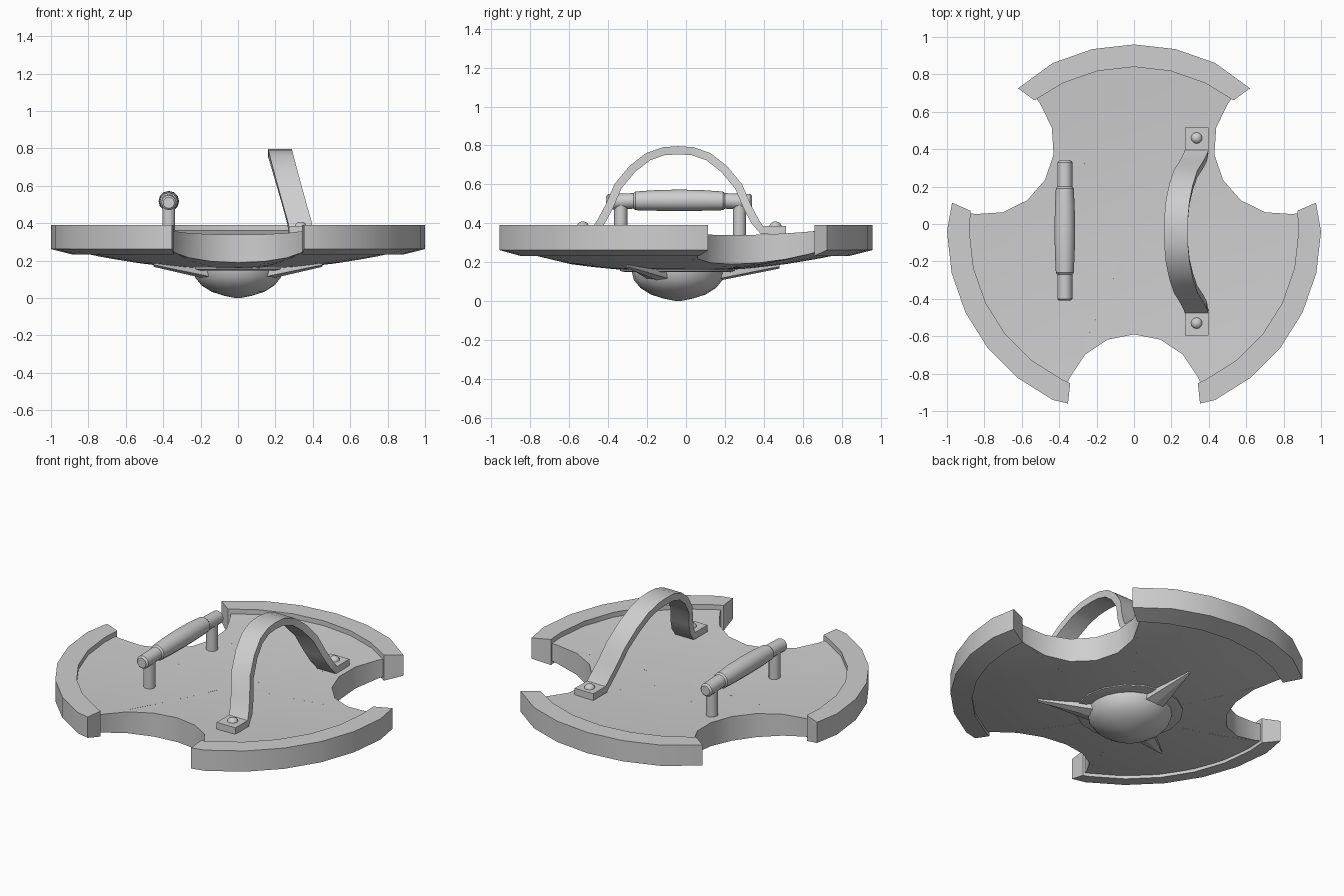
import bpy
import bmesh
from math import sin, cos, pi, radians, hypot
from mathutils import Matrix, Vector

CY = -0.04                      # shield centre in y
SECTORS = (90, 210, 330)        # rim pieces
NOTCHES = (30, 150, 270)        # cut-outs between them

cube = bpy.data.objects.get("Cube")
if cube:
    bpy.data.objects.remove(cube, do_unlink=True)

GREY = (0.62, 0.62, 0.62, 1)
mat = bpy.data.materials.new("plain grey")
mat.use_nodes = True
mat.diffuse_color = GREY
bsdf = mat.node_tree.nodes["Principled BSDF"]
bsdf.inputs["Base Color"].default_value = GREY
bsdf.inputs["Roughness"].default_value = 0.7


def polar(r, deg, z):
    return Vector((r * cos(radians(deg)), CY + r * sin(radians(deg)), z))


def finish(name, bm, angle=30):
    bmesh.ops.recalc_face_normals(bm, faces=bm.faces)
    mesh = bpy.data.meshes.new(name)
    bm.to_mesh(mesh)
    bm.free()
    mesh.materials.append(mat)
    ob = bpy.data.objects.new(name, mesh)
    bpy.context.collection.objects.link(ob)
    bpy.ops.object.select_all(action='DESELECT')
    ob.select_set(True)
    bpy.context.view_layer.objects.active = ob
    bpy.ops.object.shade_smooth_by_angle(angle=radians(angle))
    return ob


def loft(name, sections, angle=30):
    """Join equal closed sections into a capped solid."""
    bm = bmesh.new()
    rows = [[bm.verts.new(p) for p in s] for s in sections]
    n = len(rows[0])
    for a, b in zip(rows, rows[1:]):
        for i in range(n):
            j = (i + 1) % n
            bm.faces.new((a[i], a[j], b[j], b[i]))
    bm.faces.new(rows[0])
    bm.faces.new(rows[-1])
    return finish(name, bm, angle)


def lathe(name, profile, loc, sides=16, axis='Z', angle=35):
    """Turn (radius, height) pairs about an axis through loc."""
    turn = Matrix.Rotation(-pi / 2, 3, 'X') if axis == 'Y' else Matrix.Identity(3)
    rings = []
    for r, h in profile:
        rings.append([Vector(loc) + turn @ Vector((r * cos(2 * pi * i / sides),
                                                   r * sin(2 * pi * i / sides), h))
                      for i in range(sides)])
    return loft(name, rings, angle)


# Dished plate with three round notches
outline = []
for c in NOTCHES:
    for k in range(-3, 4):
        t = radians(22.5 * k)
        along, side = 0.92 - 0.37 * cos(t), 0.37 * sin(t)
        d = radians(c)
        outline.append((along * cos(d) - side * sin(d), along * sin(d) + side * cos(d)))
    for k in range(-3, 4):
        a = radians(c + 60 + k * 12.1)
        outline.append((0.925 * cos(a), 0.925 * sin(a)))


def top_z(r):
    return 0.325 + 0.045 * r * r


def bottom_z(r):
    return 0.15 + 0.13 * r * r


bm = bmesh.new()
n = len(outline)
sheets = []
for height in (top_z, bottom_z):
    centre = bm.verts.new((0, CY, height(0)))
    rows = []
    for s in (0.2, 0.4, 0.6, 0.8, 1.0):
        rows.append([bm.verts.new((x * s, y * s + CY, height(hypot(x, y) * s)))
                     for x, y in outline])
    for i in range(n):
        j = (i + 1) % n
        bm.faces.new((centre, rows[0][i], rows[0][j]))
        for a, b in zip(rows, rows[1:]):
            bm.faces.new((a[i], b[i], b[j], a[j]))
    sheets.append(rows[-1])
for i in range(n):
    j = (i + 1) % n
    bm.faces.new((sheets[0][i], sheets[1][i], sheets[1][j], sheets[0][j]))
finish("shield_plate", bm)

# Raised rim pieces, sharing one 28-sided circle
STEP = 360 / 28
for number, c in enumerate(SECTORS, 1):
    inner = [k * STEP for k in range(56) if abs(k * STEP - c) < 38]
    stations = [(c - 39, c - 37.2, 0.985)]
    stations += [(a, a, 1.0) for a in inner]
    stations += [(c + 39, c + 37.2, 0.985)]
    loft(f"rim_piece_{number}",
         [(polar(r, a, 0.39), polar(r, a, 0.262),
           polar(0.88, b, 0.232), polar(0.88, b, 0.39)) for a, b, r in stations])

# Domed boss with its collar on the outer face
dome = [(0.24 * sin(t), 0.155 - 0.15 * cos(t))
        for t in [radians(v) for v in (3, 18, 36, 54, 72, 90)]]
dome[0] = (0.012, 0)
lathe("boss_dome", dome + [(0.24, 0.2)], (0, CY, 0), 20)
lathe("boss_collar", [(0.27, 0.148), (0.3, 0.155), (0.3, 0.2)], (0, CY, 0), 16)

# Pointed spikes around the boss
for number, c in enumerate(SECTORS, 1):
    d = radians(c)
    out = Vector((cos(d), sin(d), 0))
    side = Vector((-sin(d), cos(d), 0))
    base = Vector((0, CY, 0))

    def section(r, w, low, high):
        p = base + out * r
        return [p + side * w + Vector((0, 0, low + 0.01)), p + Vector((0, 0, low)),
                p - side * w + Vector((0, 0, low + 0.01)),
                p - side * w + Vector((0, 0, high)), p + side * w + Vector((0, 0, high))]

    loft(f"boss_spike_{number}",
         [section(0.16, 0.075, 0.095, 0.18), section(0.52, 0.004, 0.167, 0.187)], 15)

# Hand grip on two posts
grip = [(0.03, -0.375), (0.04, -0.365), (0.04, -0.235), (0.048, -0.225),
        (0.053, -0.12), (0.055, 0)]
grip += [(r, -h) for r, h in reversed(grip[:-1])]
handle = lathe("hand_grip", grip, (-0.37, -0.035, 0.51), 12, 'Y')
for v in handle.data.vertices:          # slight upward bow
    v.co.z += 0.008 - 0.06 * (v.co.y + 0.035) ** 2
for name, y in (("front_grip_post", -0.335), ("back_grip_post", 0.275)):
    lathe(name, [(0.034, 0.29), (0.034, 0.51)], (-0.37, y, 0), 12)

# Leaning arm strap, swept as a flat band with level feet
half = [(0.555, 0.365), (0.43, 0.365), (0.395, 0.41), (0.355, 0.485), (0.31, 0.59),
        (0.235, 0.68), (0.155, 0.742), (0.075, 0.77)]
path = half + [(0, 0.775)] + [(-y, z) for y, z in reversed(half)]
bands = []
for i, (y, z) in enumerate(path):
    a, b = path[max(i - 1, 0)], path[min(i + 1, len(path) - 1)]
    run = Vector((b[0] - a[0], b[1] - a[1])).normalized()
    ny, nz = -run.y * 0.021, run.x * 0.021
    x = 0.335 - max(0, z - 0.38) * 0.28
    bands.append([(x + sx * 0.0635, CY + y + s * ny, z + s * nz)
                  for sx, s in ((-1, -1), (1, -1), (1, 1), (-1, 1))])
loft("arm_strap", bands)

# Strap rivets
for name, y in (("front_rivet", -0.53), ("back_rivet", 0.46)):
    lathe(name, [(0.03, 0.37), (0.03, 0.39), (0.022, 0.402), (0.008, 0.408)],
          (0.335, y, 0), 12, angle=50)
